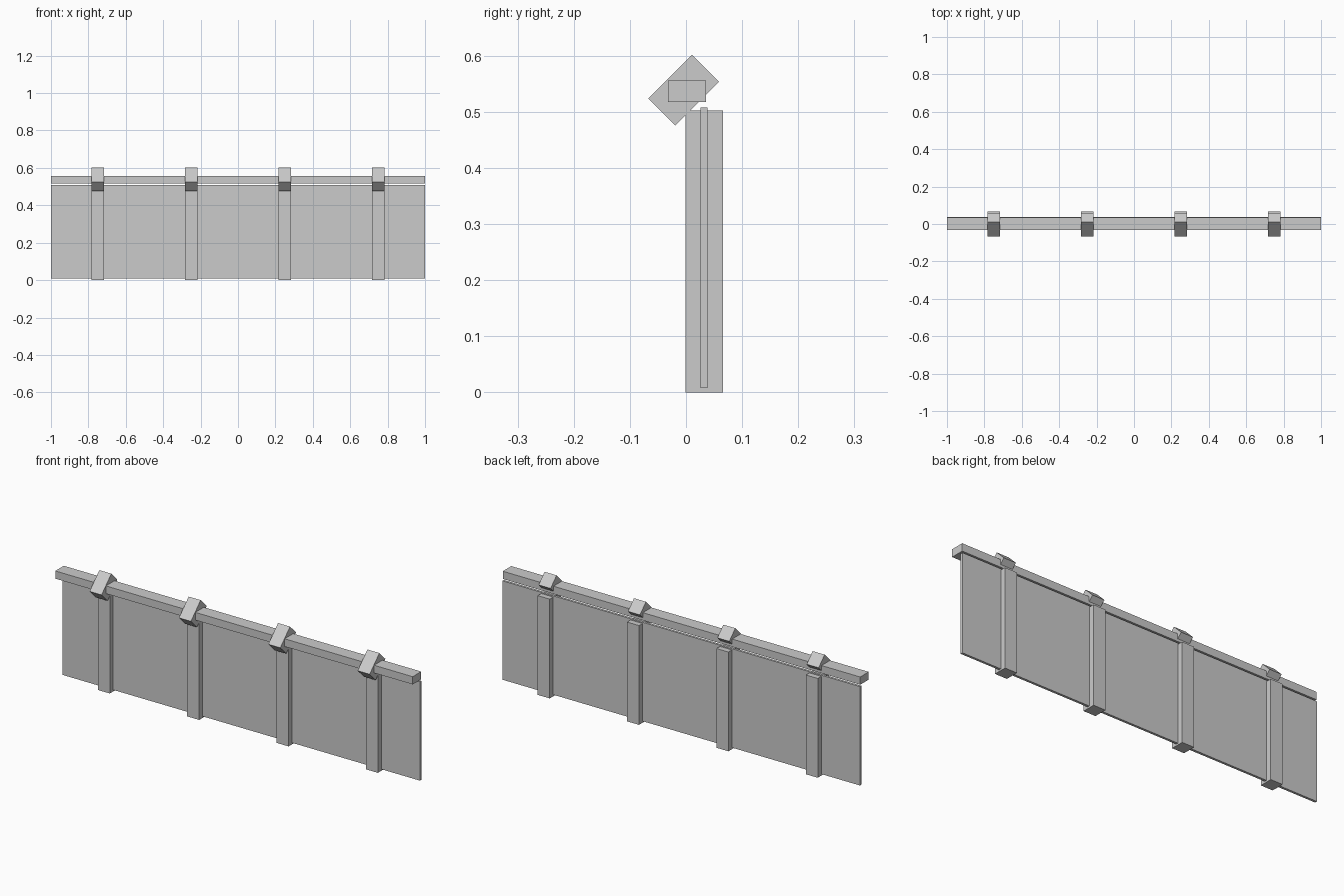
import bpy
from math import radians

cube = bpy.data.objects.get("Cube")
if cube:
    bpy.data.objects.remove(cube, do_unlink=True)

grey = bpy.data.materials.new("light_grey")
grey.use_nodes = True
colour = (0.6, 0.6, 0.6, 1)
grey.diffuse_color = colour
grey.node_tree.nodes["Principled BSDF"].inputs["Base Color"].default_value = colour


def box(name, centre, size, tilt=0):
    """Box of a given size, tilted about the x axis."""
    bpy.ops.mesh.primitive_cube_add(size=1, location=centre)
    obj = bpy.context.object
    obj.name = name
    obj.scale = size
    bpy.ops.object.transform_apply(location=False, rotation=False, scale=True)
    obj.rotation_euler.x = radians(tilt)
    obj.data.materials.append(grey)
    return obj


# Thin wall panel and the rail above it
box("panel", (0, 0.032, 0.258), (2, 0.012, 0.5))
box("rail", (0, 0.002, 0.5365), (2, 0.068, 0.039))

# Posts, each with a tilted bracket gripping the rail
for i in range(4):
    x = -0.75 + 0.5 * i
    box(f"post_{i + 1}", (x, 0.0325, 0.251), (0.067, 0.067, 0.502))
    box(f"rail_bracket_{i + 1}", (x, -0.004, 0.5385), (0.067, 0.11, 0.068), 45)
